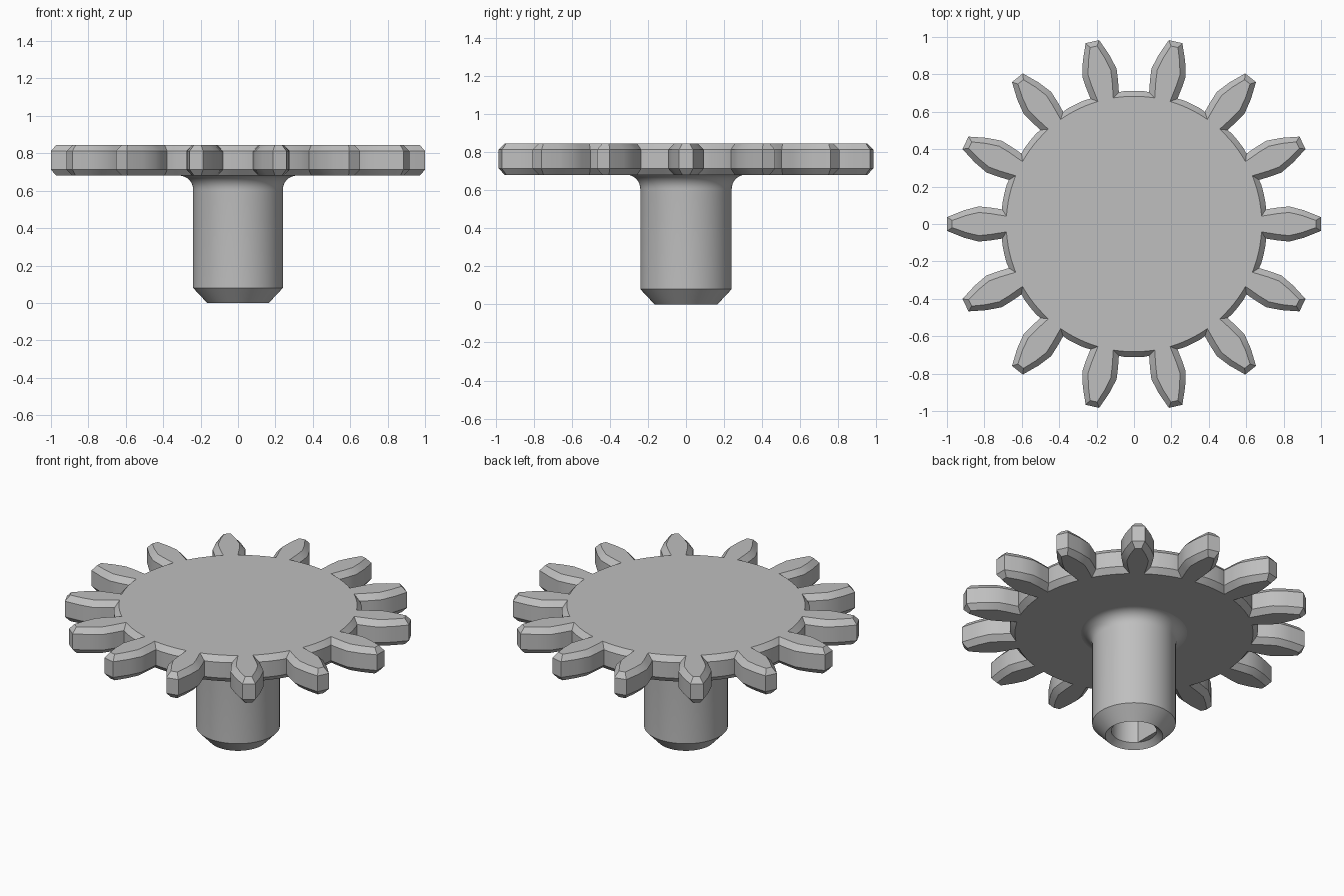
import bpy, bmesh, math

cube = bpy.data.objects.get("Cube")
if cube:
    bpy.data.objects.remove(cube, do_unlink=True)

TEETH = 14
ARC_STEPS = 6
SHAFT_SIDES = 64

steel = bpy.data.materials.new("grey_steel")
steel.use_nodes = True
color = (0.52, 0.52, 0.52, 1)
steel.diffuse_color = color
steel.node_tree.nodes["Principled BSDF"].inputs["Base Color"].default_value = color


def loft(name, rings, angle):
    """Bridge matching closed rings of points, then cap both ends."""
    bm = bmesh.new()
    loops = [[bm.verts.new(p) for p in ring] for ring in rings]
    n = len(loops[0])
    for a, b in zip(loops, loops[1:]):
        for i in range(n):
            j = (i + 1) % n
            bm.faces.new((a[i], a[j], b[j], b[i]))
    bm.faces.new(loops[0][::-1])
    bm.faces.new(loops[-1])
    bmesh.ops.recalc_face_normals(bm, faces=bm.faces)
    mesh = bpy.data.meshes.new(name)
    bm.to_mesh(mesh)
    bm.free()
    mesh.materials.append(steel)
    obj = bpy.data.objects.new(name, mesh)
    bpy.context.collection.objects.link(obj)
    bpy.ops.object.select_all(action='DESELECT')
    obj.select_set(True)
    bpy.context.view_layer.objects.active = obj
    bpy.ops.object.shade_smooth_by_angle(angle=math.radians(angle))
    return obj


def gear_outline(flank, root, z):
    """Repeat one mirrored tooth flank and the root arc beside it."""
    tooth = [(r, -w) for r, w in flank] + [(r, w) for r, w in reversed(flank)]
    pitch = 2 * math.pi / TEETH
    start = math.atan2(flank[0][1], flank[0][0])
    points = []
    for t in range(TEETH):
        a = t * pitch
        c, s = math.cos(a), math.sin(a)
        points += [(x * c - y * s, x * s + y * c, z) for x, y in tooth]
        for k in range(1, ARC_STEPS):
            b = a + start + (pitch - 2 * start) * k / ARC_STEPS
            points.append((root * math.cos(b), root * math.sin(b), z))
    return points


# Toothed wheel with bevelled rims: (radius, half width) from root to tip
outer = [(0.705, 0.078), (0.77, 0.088), (0.83, 0.094), (0.91, 0.073), (1.0, 0.037)]
inner = [(0.682, 0.042), (0.77, 0.056), (0.83, 0.062), (0.90, 0.045), (0.972, 0.019)]
loft("gear_wheel", [
    gear_outline(inner, 0.683, 0.68),
    gear_outline(outer, 0.712, 0.713),
    gear_outline(outer, 0.712, 0.812),
    gear_outline(inner, 0.683, 0.845),
], 25)


def circle(radius, z, flat=None):
    """Circle, optionally cut by a flat on the -x side."""
    points = []
    for i in range(SHAFT_SIDES):
        a = 2 * math.pi * i / SHAFT_SIDES
        x, y = radius * math.cos(a), radius * math.sin(a)
        points.append((x if flat is None else max(x, -flat), y, z))
    return points


# Shaft: fillet under the wheel, chamfered end, keyed blind bore
fillet = 0.075
rings = [circle(0.24 + fillet, 0.70)]
for i in range(9):
    a = math.pi / 2 * i / 8
    rings.append(circle(0.24 + fillet * (1 - math.sin(a)),
                        0.681 - fillet * (1 - math.cos(a))))
rings += [
    circle(0.24, 0.08),
    circle(0.165, 0.0),
    circle(0.13, 0.03),
    circle(0.13, 0.03, 0.10),
    circle(0.13, 0.45, 0.10),
]
loft("shaft", rings, 30)
